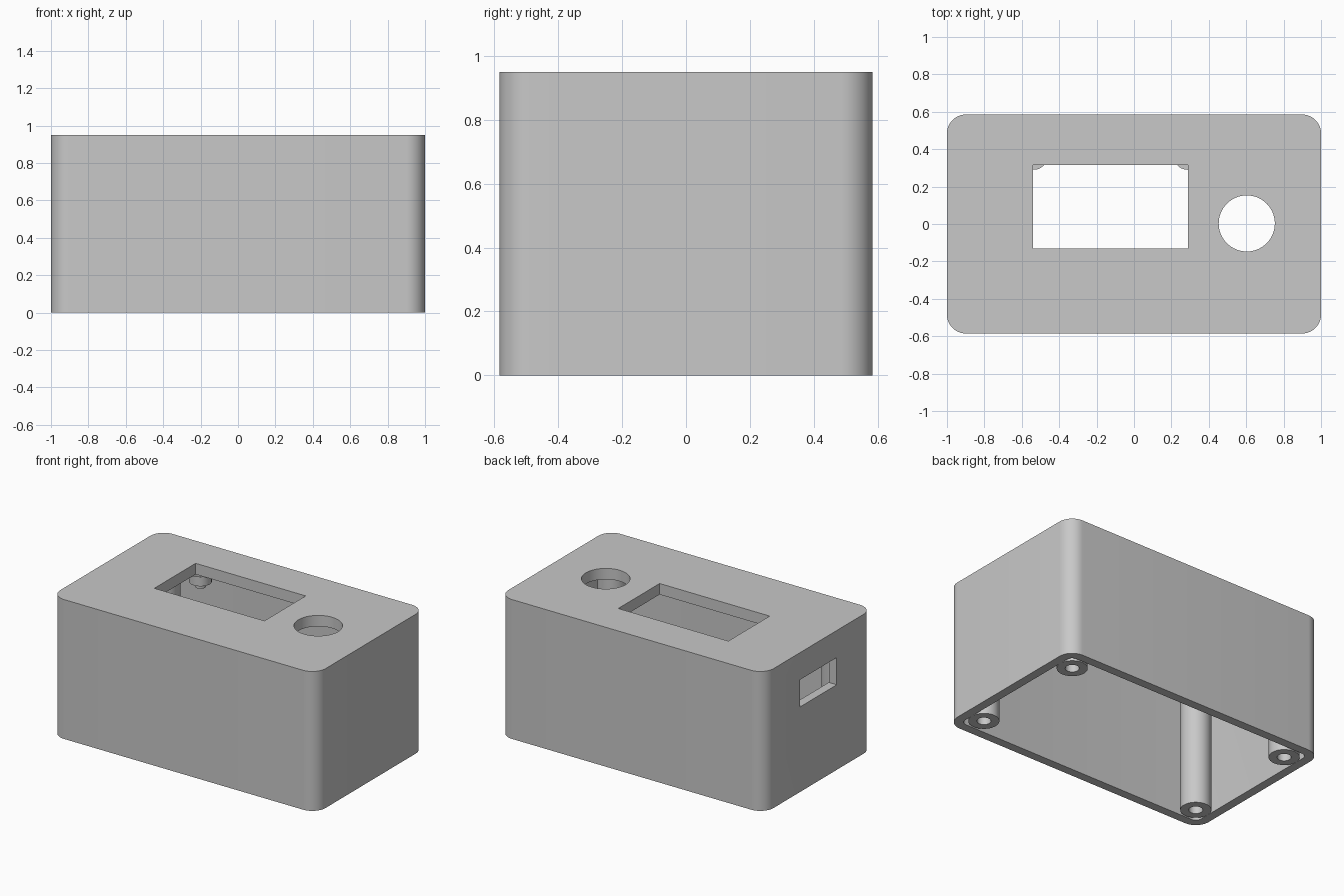
import bpy, bmesh, math

if "Cube" in bpy.data.objects:
    bpy.data.objects.remove(bpy.data.objects["Cube"])

W, D, H = 1.0, 0.585, 0.95      # half width, half depth, height
WALL, ROOF, R = 0.06, 0.075, 0.1

grey = bpy.data.materials.new("plain grey")
grey.diffuse_color = (0.58, 0.58, 0.58, 1)
grey.use_nodes = True
grey.node_tree.nodes["Principled BSDF"].inputs["Base Color"].default_value = grey.diffuse_color


def add_object(name, bm):
    bmesh.ops.recalc_face_normals(bm, faces=bm.faces)
    mesh = bpy.data.meshes.new(name)
    bm.to_mesh(mesh)
    bm.free()
    mesh.materials.append(grey)
    ob = bpy.data.objects.new(name, mesh)
    bpy.context.collection.objects.link(ob)
    return ob


def prism(name, outline, z0, z1):
    bm = bmesh.new()
    face = bm.faces.new([bm.verts.new((x, y, z0)) for x, y in outline])
    top = bmesh.ops.extrude_face_region(bm, geom=[face])["geom"]
    bmesh.ops.translate(bm, vec=(0, 0, z1 - z0),
                        verts=[v for v in top if isinstance(v, bmesh.types.BMVert)])
    return add_object(name, bm)


def rounded_rect(hx, hy, r, steps=12):
    pts = []
    for q, (sx, sy) in enumerate([(1, 1), (-1, 1), (-1, -1), (1, -1)]):
        for i in range(steps + 1):
            a = math.pi / 2 * (q + i / steps)
            pts.append((sx * (hx - r) + r * math.cos(a), sy * (hy - r) + r * math.sin(a)))
    return pts


def rect(x0, x1, y0, y1):
    return [(x0, y0), (x1, y0), (x1, y1), (x0, y1)]


def circle(cx, cy, r, n=64):
    return [(cx + r * math.cos(2 * math.pi * i / n), cy + r * math.sin(2 * math.pi * i / n))
            for i in range(n)]


def lathe(name, profile, location, n=40):
    """Spin a (radius, z) profile around a vertical axis."""
    bm = bmesh.new()
    verts = [bm.verts.new((r, 0, z)) for r, z in profile]
    edges = [bm.edges.new(pair) for pair in zip(verts, verts[1:])]
    bmesh.ops.spin(bm, geom=verts + edges, cent=(0, 0, 0), axis=(0, 0, 1),
                   angle=2 * math.pi, steps=n)
    bmesh.ops.remove_doubles(bm, verts=bm.verts, dist=1e-5)
    ob = add_object(name, bm)
    ob.location = location
    return ob


def smooth(ob):
    bpy.ops.object.select_all(action='DESELECT')
    ob.select_set(True)
    bpy.context.view_layer.objects.active = ob
    bpy.ops.object.shade_smooth_by_angle(angle=math.radians(30))


# Enclosure shell, open at the bottom
shell = prism("enclosure_shell", rounded_rect(W, D, R), 0, H)
cutters = [
    prism("cavity_cutter", rounded_rect(W - WALL, D - WALL, R - WALL), -0.1, H - ROOF),
    prism("screen_window_cutter", rect(-0.54, 0.29, -0.13, 0.315), 0.8, 1.1),
    prism("knob_hole_cutter", circle(0.603, 0.003, 0.15), 0.8, 1.1),
    prism("side_port_cutter", rect(-1.1, -0.9, -0.195, 0.2), 0.58, 0.765),
]
for cutter in cutters:
    mod = shell.modifiers.new(cutter.name, 'BOOLEAN')
    mod.operation, mod.solver, mod.object = 'DIFFERENCE', 'EXACT', cutter
bpy.context.view_layer.update()
for mod in list(shell.modifiers):
    bpy.context.view_layer.objects.active = shell
    bpy.ops.object.modifier_apply(modifier=mod.name)
for cutter in cutters:
    bpy.data.objects.remove(cutter)
smooth(shell)

for sx, sy in [(1, 1), (-1, 1), (-1, -1), (1, -1)]:
    # Hollow screw posts in the corners
    smooth(lathe("screw_post", [(0.095, H - ROOF), (0.095, 0), (0.043, 0), (0.043, 0.5), (0, 0.5)],
                 (sx * 0.845, sy * 0.42, 0)))
    # Stepped pegs under the roof that hold the screen board
    smooth(lathe("screen_peg", [(0.07, H - ROOF), (0.07, 0.81), (0.034, 0.81), (0.034, 0.776), (0, 0.776)],
                 (-0.125 + sx * 0.41, sy * 0.36, 0)))
